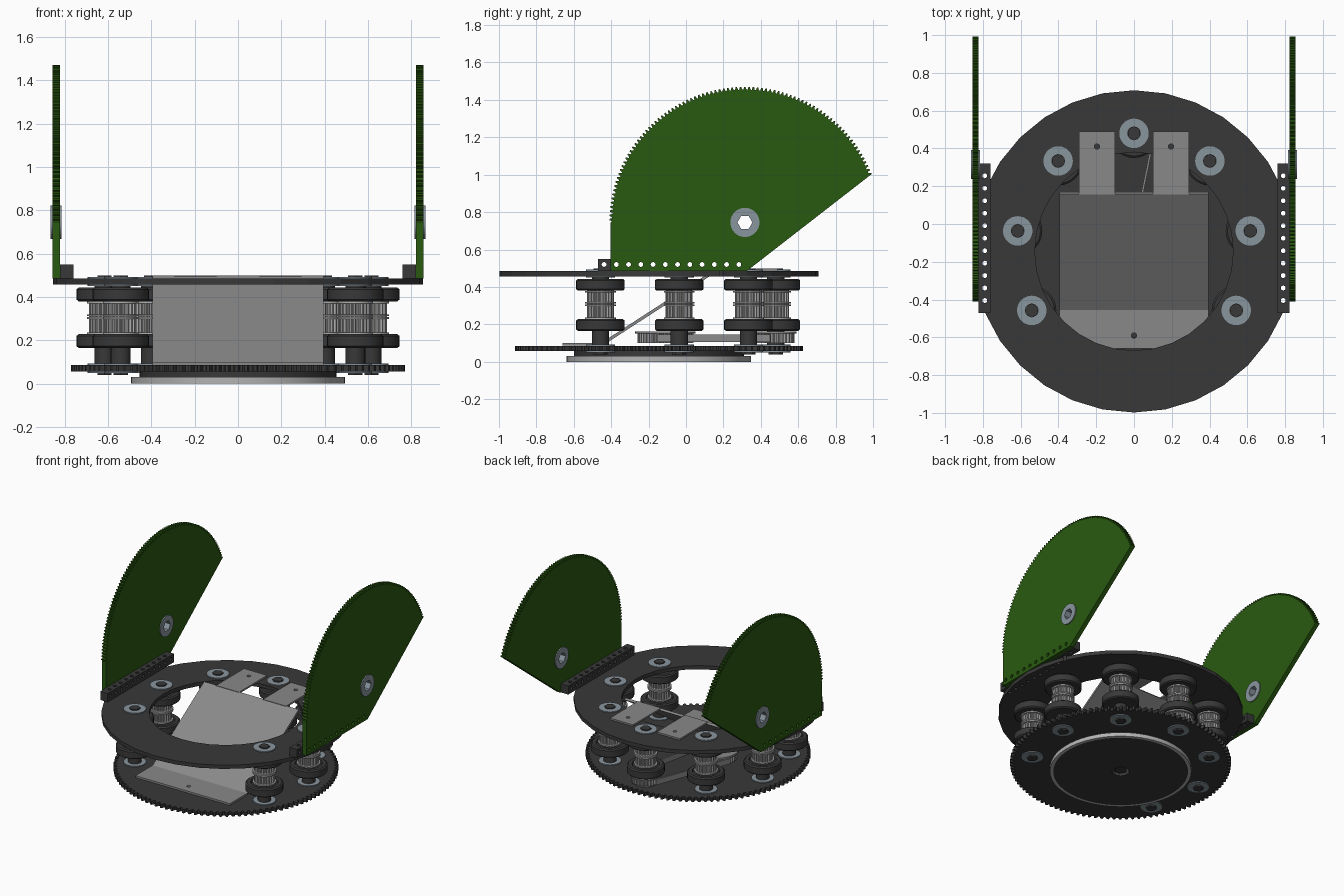
import bpy, bmesh
from math import sin, cos, pi, radians, hypot
from mathutils import Matrix, Vector

if "Cube" in bpy.data.objects:
    bpy.data.objects.remove(bpy.data.objects["Cube"])

CY = -0.145                      # y of the turntable axis


def material(name, rgb):
    m = bpy.data.materials.new(name)
    m.diffuse_color = (*rgb, 1)
    m.use_nodes = True
    m.node_tree.nodes["Principled BSDF"].inputs["Base Color"].default_value = m.diffuse_color
    return m


BLACK = material("black_plastic", (0.04, 0.04, 0.04))
GREEN = material("green_panel", (0.022, 0.10, 0.005))
STEEL = material("blue_steel", (0.25, 0.30, 0.34))
ALU = material("aluminium", (0.45, 0.45, 0.45))
GREY = material("sheet_grey", (0.25, 0.25, 0.25))


def finish(name, bm, mat, loc=(0, 0, 0), smooth=False):
    bmesh.ops.recalc_face_normals(bm, faces=bm.faces)
    me = bpy.data.meshes.new(name)
    bm.to_mesh(me)
    bm.free()
    if mat:
        me.materials.append(mat)
    if smooth:
        me.polygons.foreach_set("use_smooth", [True] * len(me.polygons))
        me.set_sharp_from_angle(angle=radians(35))
    ob = bpy.data.objects.new(name, me)
    ob.location = loc
    bpy.context.collection.objects.link(ob)
    return ob


def prism(name, pts, a, b, mat, loc=(0, 0, 0), along_x=False):
    """Outline extruded from a to b along z, or (y, z) outline along x."""
    bm = bmesh.new()
    put = (lambda p, h: (h, p[0], p[1])) if along_x else (lambda p, h: (p[0], p[1], h))
    lo = [bm.verts.new(put(p, a)) for p in pts]
    hi = [bm.verts.new(put(p, b)) for p in pts]
    bm.faces.new(lo)
    bm.faces.new(hi)
    n = len(pts)
    for i in range(n):
        j = (i + 1) % n
        bm.faces.new((lo[i], lo[j], hi[j], hi[i]))
    return finish(name, bm, mat, loc)


def lathe(name, prof, mat, loc=(0, 0, 0), seg=32, smooth=True):
    """Closed (r, z) profile revolved about z."""
    bm = bmesh.new()
    rings = [[bm.verts.new((r * cos(2 * pi * k / seg), r * sin(2 * pi * k / seg), z))
              for k in range(seg)] for r, z in prof]
    for i, ra in enumerate(rings):
        rb = rings[(i + 1) % len(rings)]
        for k in range(seg):
            m = (k + 1) % seg
            bm.faces.new((ra[k], ra[m], rb[m], rb[k]))
    return finish(name, bm, mat, loc, smooth)


def tube(r0, r1, z0, z1):
    return [(r0, z0), (r1, z0), (r1, z1), (r0, z1)]


def circle(r, n, cx=0, cy=0, turn=0):
    return [(cx + r * cos(2 * pi * k / n + turn), cy + r * sin(2 * pi * k / n + turn)) for k in range(n)]


def teeth(r_in, r_out, n, a0=0.0, a1=2 * pi, cx=0, cy=0):
    """Trapezoid gear teeth along an arc."""
    pts, step = [], (a1 - a0) / n
    for i in range(n):
        for f, r in ((0.0, r_in), (0.2, r_out), (0.5, r_out), (0.7, r_in)):
            a = a0 + (i + f) * step
            pts.append((cx + r * cos(a), cy + r * sin(a)))
    return pts


def rect(x0, x1, y0, y1):
    return [(x0, y0), (x1, y0), (x1, y1), (x0, y1)]


def drill(name, holes):
    """Cutter of many cylinders: (centre, radius, sides, axis)."""
    bm = bmesh.new()
    for c, r, n, axis in holes:
        rot = Matrix.Rotation(pi / 2, 4, 'Y') if axis == 'X' else Matrix()
        bmesh.ops.create_cone(bm, cap_ends=True, segments=n, radius1=r, radius2=r, depth=0.2,
                              matrix=Matrix.Translation(Vector(c)) @ rot)
    ob = finish(name, bm, None)
    ob.hide_render = True
    return ob


def cut(ob, cutter):
    mod = ob.modifiers.new("holes", 'BOOLEAN')
    mod.operation, mod.solver, mod.object = 'DIFFERENCE', 'EXACT', cutter
    dg = bpy.context.evaluated_depsgraph_get()
    me = bpy.data.meshes.new_from_object(ob.evaluated_get(dg))
    ob.modifiers.clear()
    ob.data = me


# Upper ring and lower gear
upper_ring = lathe("upper_ring", tube(0.525, 0.853, 0.457, 0.485), BLACK, (0, CY, 0), smooth=False)
lower_gear = prism("lower_gear", teeth(0.745, 0.77, 110), 0.057, 0.085, BLACK, (0, CY, 0))

# Turntable base under the gear
lathe("base_neck", tube(0.06, 0.455, 0.012, 0.057), BLACK, (0, CY, 0), 64)
lathe("base_rim", tube(0.47, 0.493, 0.0, 0.03), ALU, (0, CY, 0), 64)
lathe("base_disc", tube(0.06, 0.47, 0.0, 0.03), BLACK, (0, CY, 0), 64)
prism("base_bolt", circle(0.045, 6), 0.01, 0.06, BLACK, (0, CY, 0))

# Side fins, their mounting bars and bushings
FY, FZ, FR = 0.315, 0.745, 0.725
tip = radians(20.5)
for s, side in ((-1, "left"), (1, "right")):
    outline = teeth(FR - 0.015, FR, 88, tip, pi, FY, FZ) + [(-0.403, FZ), (-0.403, 0.485), (0.325, 0.485)]
    fin = prism(side + "_fin", outline, s * 0.822, s * 0.856, GREEN, along_x=True)
    bar = prism(side + "_bar", rect(-0.47, 0.32, 0.485, 0.55), s * 0.76, s * 0.822, BLACK, along_x=True)
    bushing = prism(side + "_bushing", circle(0.078, 32, FY, FZ), s * 0.814, s * 0.864, STEEL, along_x=True)
    across = [((s * 0.81, -0.438 + 0.0655 * i, 0.52), 0.013, 12, 'X') for i in range(12)]
    down = [((s * 0.79, -0.405 + 0.066 * i, 0.52), 0.013, 12, 'Z') for i in range(11)]
    cutters = [drill("side_holes", across), drill("top_holes", down),
               drill("bore", [((s * 0.84, FY, FZ), 0.04, 6, 'X')]),
               drill("round_bore", [((s * 0.84, FY, FZ), 0.06, 24, 'X')])]
    cut(fin, cutters[0])
    cut(fin, cutters[3])
    cut(bar, cutters[0])
    cut(bar, cutters[1])
    cut(upper_ring, cutters[1])
    cut(bushing, cutters[2])
    for c in cutters:
        bpy.data.objects.remove(c)

# One roller post, then linked copies at seven of nine positions
post = [lathe("post_shaft", tube(0.03, 0.046, 0.085, 0.457), BLACK, seg=24),
        prism("post_bolt", circle(0.038, 6, turn=pi / 6), 0.04, 0.499, BLACK)]
for z0, z1, label in ((0.165, 0.228, "lower"), (0.38, 0.443, "upper")):
    prof = [(0.04, z0), (0.12, z0), (0.13, z0 + 0.008), (0.13, z1 - 0.008), (0.12, z1),
            (0.095, z1), (0.09, z1 - 0.008), (0.04, z1 - 0.008)]
    post.append(lathe(label + "_roller", prof, BLACK))
post.append(prism("post_pulley", teeth(0.060, 0.072, 22), 0.228, 0.38, ALU))
for z in (0.228, 0.298, 0.311, 0.37):
    post.append(lathe("pulley_flange", tube(0.04, 0.082, z, z + 0.009), ALU))
for z in (0.050, 0.085, 0.450, 0.485):
    post.append(lathe("post_washer", tube(0.036, 0.078, z, z + 0.007), STEEL))
for i, deg in enumerate(range(-30, 211, 40)):
    loc = (0.625 * cos(radians(deg)), CY + 0.625 * sin(radians(deg)), 0)
    for part in post:
        ob = part if i == 0 else part.copy()
        ob.location = loc
        if i:
            bpy.context.collection.objects.link(ob)

# Bent sheet: low flange, ramp and two tabs over the ring
flange = prism("ramp_flange", rect(-0.395, 0.395, -0.66, -0.45), 0.086, 0.1, GREY)
prism("ramp", [(-0.455, 0.1), (-0.44, 0.09), (0.17, 0.485), (0.16, 0.498)], -0.395, 0.395, GREY, along_x=True)
tabs = [prism("ramp_tab", rect(s * 0.1, s * 0.292, 0.155, 0.49), 0.486, 0.498, GREY) for s in (-1, 1)]
screw = drill("screw_holes", [((x, y, z), 0.014, 12, 'Z')
                              for x, y, z in ((0, -0.59, 0.08), (-0.196, 0.41, 0.5), (0.196, 0.41, 0.5))])
for ob in [flange, lower_gear] + tabs:
    cut(ob, screw)
bpy.data.objects.remove(screw)

# Belt drive between a large pulley and the rear post
ends = ((-0.17, -0.11, 0.15), (0, 0.48, 0.1))
for (x, y, r), n in zip(ends, (40, 26)):
    prism("drive_pulley", teeth(r - 0.014, r, n), 0.1, 0.15, ALU, (x, y, 0))
    lathe("drive_flange", tube(0.05, r + 0.012, 0.15, 0.163), GREY, (x, y, 0))
(xa, ya, ra), (xb, yb, rb) = ends
d = Vector((xb - xa, yb - ya))
for s in (-1, 1):
    nrm = Vector((-d.y, d.x)).normalized() * s
    a, b = Vector((xa, ya)) + nrm * ra, Vector((xb, yb)) + nrm * rb
    prism("belt_run", [a, b, b + nrm * 0.012, a + nrm * 0.012], 0.105, 0.147, GREY)
